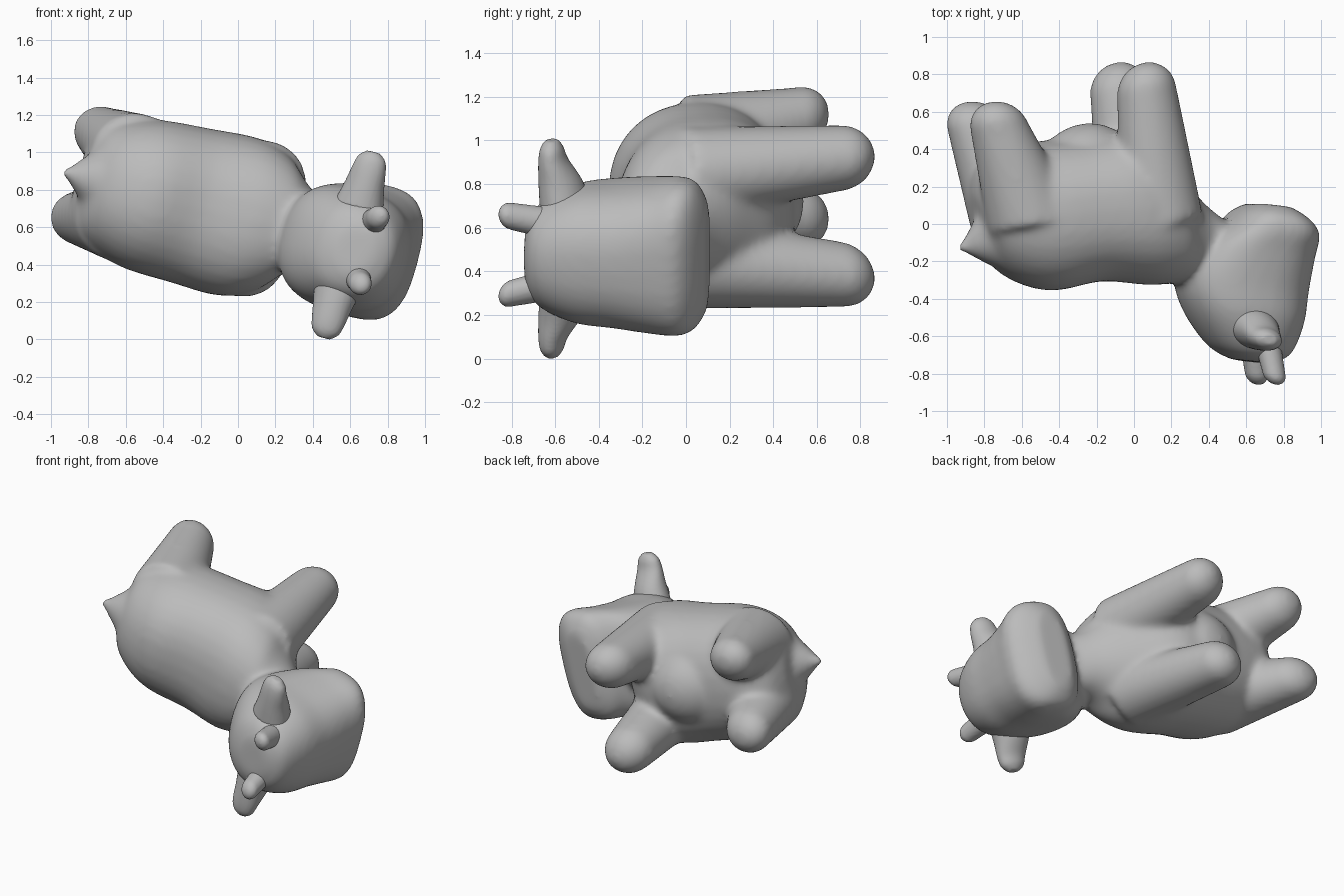
import bpy, bmesh, math
from mathutils import Vector as V

if "Cube" in bpy.data.objects:
    bpy.data.objects.remove(bpy.data.objects["Cube"])

# Axes of the tilted animal: sideways, forward, down through the legs
SIDE = V((0.26, 0, 0.965)).normalized()
FWD = V((0.94, 0.2, -0.25)).normalized()
DOWN = SIDE.cross(FWD).normalized()
FACE = V((0.965, -0.12, -0.26)).normalized()

grey = bpy.data.materials.new("plain grey")
grey.use_nodes = True
grey.diffuse_color = (0.5, 0.5, 0.5, 1)
grey.node_tree.nodes["Principled BSDF"].inputs["Base Color"].default_value = (0.5, 0.5, 0.5, 1)


def refine(rows, steps=4):
    """Smooth curve through rows of equal length."""
    out = []
    for i in range(len(rows) - 1):
        quad = rows[max(i - 1, 0)], rows[i], rows[i + 1], rows[min(i + 2, len(rows) - 1)]
        for k in range(steps):
            t = k / steps
            out.append([b + t / 2 * (c - a + t * (2 * a - 5 * b + 4 * c - d + t * (3 * (b - c) + d - a)))
                        for a, b, c, d in zip(*quad)])
    return out + [rows[-1]]


def loft(bm, sections, au, av, n=32):
    """Skin rounded sections (centre, half size along au, along av, squareness)."""
    rings = []
    for x, y, z, hu, hv, power in refine([(*c, *rest) for c, *rest in sections]):
        ring = []
        for i in range(n):
            a = 2 * math.pi * i / n
            ca, sa = math.cos(a), math.sin(a)
            u = math.copysign(abs(ca) ** (2 / power), ca) * hu
            v = math.copysign(abs(sa) ** (2 / power), sa) * hv
            ring.append(bm.verts.new(V((x, y, z)) + au * u + av * v))
        rings.append(ring)
    faces = [bm.faces.new(rings[0]), bm.faces.new(rings[-1])]
    for a, b in zip(rings, rings[1:]):
        for i in range(n):
            j = (i + 1) % n
            faces.append(bm.faces.new((a[i], a[j], b[j], b[i])))
    bmesh.ops.recalc_face_normals(bm, faces=faces)


def limb(bm, base, tip, r0, r1, au, av, flat=1.0):
    """Tapered limb with a domed end reaching tip."""
    base, tip = V(base), V(tip)
    d = (tip - base).normalized()
    end = tip - d * r1
    secs = [(base, r0, r0 * flat, 2), (base.lerp(end, 0.5), (r0 + r1) / 2, (r0 + r1) / 2 * flat, 2)]
    for k in range(6):
        a = k / 5 * math.radians(82)
        r = r1 * math.cos(a)
        secs.append((end + d * r1 * math.sin(a), r, r * flat, 2))
    loft(bm, secs, au, av)


def finish(bm, name, voxel, smooth):
    me = bpy.data.meshes.new(name)
    bm.to_mesh(me)
    bm.free()
    ob = bpy.data.objects.new(name, me)
    bpy.context.collection.objects.link(ob)
    me.materials.append(grey)
    rm = ob.modifiers.new("Blend", 'REMESH')
    rm.mode = 'VOXEL'
    rm.voxel_size = voxel
    rm.use_smooth_shade = True
    sm = ob.modifiers.new("Soften", 'SMOOTH')
    sm.factor = 0.5
    sm.iterations = smooth


skin = bmesh.new()

# Torso and neck
loft(skin, [((-0.84, 0.03, 0.86), 0.13, 0.16, 2),
            ((-0.79, 0.03, 0.85), 0.27, 0.28, 2.1),
            ((-0.67, 0.04, 0.82), 0.37, 0.36, 2.2),
            ((-0.5, 0.04, 0.775), 0.405, 0.41, 2.2),
            ((-0.25, 0.075, 0.715), 0.39, 0.425, 2.3),
            ((0.0, 0.085, 0.655), 0.42, 0.435, 2.3),
            ((0.17, 0.055, 0.62), 0.375, 0.375, 2.2),
            ((0.29, -0.01, 0.595), 0.285, 0.26, 2.1),
            ((0.40, -0.09, 0.56), 0.215, 0.2, 2),
            ((0.55, -0.2, 0.51), 0.2, 0.22, 2)], DOWN, SIDE)

# Head, from crown to square muzzle
loft(skin, [((0.62, -0.735, 0.48), 0.1, 0.13, 2),
            ((0.615, -0.675, 0.48), 0.22, 0.235, 2.2),
            ((0.585, -0.5, 0.485), 0.32, 0.315, 2.4),
            ((0.575, -0.32, 0.485), 0.355, 0.335, 2.5),
            ((0.64, -0.14, 0.475), 0.315, 0.355, 2.7),
            ((0.72, -0.03, 0.47), 0.25, 0.365, 2.8),
            ((0.725, 0.045, 0.47), 0.19, 0.34, 2.8),
            ((0.72, 0.1, 0.47), 0.1, 0.25, 2.6)], FACE, SIDE)

# Udder
limb(skin, (-0.25, 0.1, 0.72), (-0.29, 0.535, 0.73), 0.36, 0.29, FWD, SIDE, 0.95)

# Tail nub
limb(skin, (-0.72, -0.05, 0.86), (-0.94, -0.135, 0.895), 0.22, 0.035, DOWN, SIDE)

# Four legs, flaring into the shoulders and haunches
for s in (-1, 1):
    limb(skin, V((0.09, 0.0, 0.645)) + SIDE * 0.21 * s, V((-0.025, 0.865, 0.655)) + SIDE * 0.29 * s,
         0.23, 0.163, FWD, SIDE, 0.93)
    limb(skin, V((-0.58, 0.0, 0.81)) + SIDE * 0.17 * s, V((-0.835, 0.655, 0.89)) + SIDE * 0.25 * s,
         0.25, 0.158, FWD, SIDE, 0.93)
finish(skin, "body", 0.018, 20)

# Ears and horns, one pair each
for s, label in ((1, "left"), (-1, "right")):
    ear = bmesh.new()
    mid = V((0.592, -0.55, 0.505))
    lean = V((0, -0.065, 0))
    loft(ear, [(mid + lean * t + SIDE * s * d, u, w, 2) for t, d, u, w in (
        (0, 0.2, 0.14, 0.12), (0.4, 0.32, 0.11, 0.1), (0.9, 0.42, 0.092, 0.068),
        (1, 0.48, 0.075, 0.052), (1, 0.515, 0.035, 0.028))], FACE, V((0, 1, 0)))
    finish(ear, label + "_ear", 0.01, 4)

    horn = bmesh.new()
    limb(horn, V((0.67, -0.6, 0.48)) + SIDE * 0.14 * s, V((0.71, -0.86, 0.475)) + SIDE * 0.195 * s,
         0.075, 0.062, FACE, SIDE)
    finish(horn, label + "_horn", 0.01, 3)
